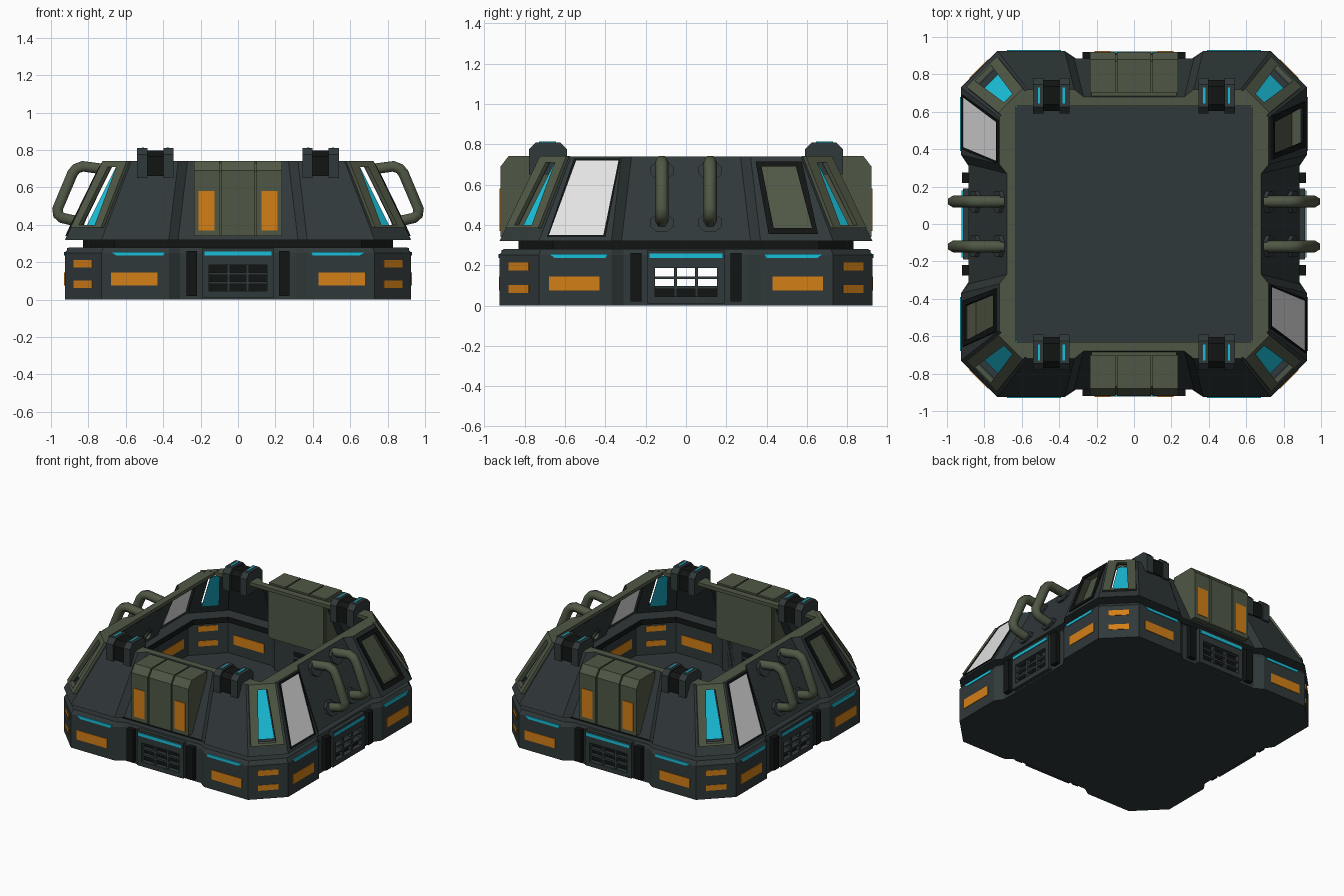
import bpy, bmesh, math
from mathutils import Matrix, Vector

cube = bpy.data.objects.get("Cube")
if cube:
    bpy.data.objects.remove(cube)


def material(name, r, g, b):
    m = bpy.data.materials.new(name)
    m.use_nodes = True
    m.diffuse_color = (r, g, b, 1)
    m.node_tree.nodes["Principled BSDF"].inputs["Base Color"].default_value = (r, g, b, 1)
    return m


BODY = material("dark_slate", .030, .040, .041)
BLACK = material("black", .006, .007, .007)
OLIVE = material("olive", .080, .097, .060)
ORANGE = material("orange", .65, .21, .008)
CYAN = material("cyan", .010, .52, .70)
WHITE = material("pale_glass", .78, .78, .78)


def finish(name, bm, mat):
    bmesh.ops.remove_doubles(bm, verts=bm.verts, dist=.0005)
    bmesh.ops.recalc_face_normals(bm, faces=bm.faces)
    me = bpy.data.meshes.new(name)
    bm.to_mesh(me)
    bm.free()
    me.materials.append(mat)
    ob = bpy.data.objects.new(name, me)
    bpy.context.collection.objects.link(ob)
    return ob


# Local frame of a side: u runs along it, out points away from the centre.
# turn counts eighths: 0 front, 2 left, 4 back, 6 right, odd = corners.
def place(p, turn):
    return Matrix.Rotation(turn * math.pi / 4, 3, 'Z') @ Vector((p[0], -p[1], p[2]))


def stitch(name, turn, loops, mat, caps=(0, -1), closed=False):
    bm = bmesh.new()
    rows = [[bm.verts.new(place(p, turn)) for p in loop] for loop in loops]
    pairs = list(zip(rows, rows[1:]))
    if closed:
        pairs.append((rows[-1], rows[0]))
    for a, b in pairs:
        for i in range(len(a)):
            j = (i + 1) % len(a)
            bm.faces.new((a[i], a[j], b[j], b[i]))
    for c in caps:
        bm.faces.new(rows[c])
    return finish(name, bm, mat)


def on(pts, out, off=0):
    return [(u, out(z) + off, z) for u, z in pts]


def plate(name, turn, pts, out, o0, o1, mat):
    return stitch(name, turn, [on(pts, out, o0), on(pts, out, o1)], mat)


def frame(name, turn, outer, inner, out, o0, o1, mat):
    loops = [on(outer, out, o0), on(outer, out, o1), on(inner, out, o1), on(inner, out, o0)]
    return stitch(name, turn, loops, mat, caps=(), closed=True)


def extrude(name, turn, profile, u0, u1, mat):
    return stitch(name, turn, [[(u, o, z) for o, z in profile] for u in (u0, u1)], mat)


def rect(u0, u1, z0, z1):
    return [(u0, z0), (u1, z0), (u1, z1), (u0, z1)]


def trap(bottom, top, z0, z1):
    return [(bottom[0], z0), (bottom[1], z0), (top[1], z1), (top[0], z1)]


def grow(pts, d):
    cu = sum(p[0] for p in pts) / len(pts)
    cz = sum(p[1] for p in pts) / len(pts)
    return [(u + math.copysign(d, u - cu), z + math.copysign(d, z - cz)) for u, z in pts]


# Wall outline: six points a side, the middle section set back by d
def outline(a, c, s, s2, d, z):
    side = [(-c, a, z), (-s, a, z), (-s2, a - d, z), (s2, a - d, z), (s, a, z), (c, a, z)]
    return [place(p, t) for t in (0, 2, 4, 6) for p in side]


def walls(name, rings, mat, skip=(), cap=False):
    bm = bmesh.new()
    rows = [[bm.verts.new(p) for p in outline(*r)] for r in rings]
    for k, (a, b) in enumerate(zip(rows, rows[1:])):
        for i in range(24):
            if (k, i) not in skip:
                j = (i + 1) % 24
                bm.faces.new((a[i], a[j], b[j], b[i]))
    if cap:
        bm.faces.new(rows[0])
    return finish(name, bm, mat)


def slope(z):
    return .925 - .205 * (z - .32) / .42


def corner_slope(z):
    return 1.17 - .258 * (z - .32) / .42


def inset_slope(z):
    return slope(z) - .04


def flat(out):
    return lambda z: out


# Main shells
LOW, HIGH = (.925, .73, .37, .32, .04, .32), (.72, .57, .32, .27, .04, .74)
walls("base_shell", [(.925, .73, .37, .31, .04, 0), (.925, .73, .37, .31, .04, .25),
                     (.905, .72, .37, .31, .03, .28), (.83, .66, .37, .31, 0, .28)],
      BODY, skip={(0, i) for i in (2, 8, 14, 20)}, cap=True)
walls("shadow_gap", [(.83, .66, .37, .31, 0, .28), (.83, .66, .37, .31, 0, .32)], BLACK)
openings = {(1, i) for i in (5, 11, 17, 23, 10, 22)}
walls("upper_shell", [(.83, .66, .37, .31, 0, .32), LOW, HIGH], BODY, skip=openings)
walls("top_rim", [HIGH, (.63, .63, .32, .27, 0, .74), (.63, .63, .32, .27, 0, .715)], OLIVE)

# Base details, the same on all four sides
face, recess = flat(.925), flat(.885)
for t in (0, 2, 4, 6):
    hole = rect(-.155, .155, .045, .185)
    frame("grille_wall", t, rect(-.31, .31, 0, .25), hole, recess, -.01, 0, BODY)
    frame("grille_frame", t, rect(-.19, .19, .01, .275), hole, recess, 0, .03, BODY)
    for u in (-.052, .052):
        plate("grille_upright", t, rect(u - .008, u + .008, .045, .185), recess, -.01, .02, BODY)
    for z in (.09, .138):
        plate("grille_bar", t, rect(-.155, .155, z - .007, z + .007), recess, -.01, .02, BODY)
    top = .185 if t in (0, 4) else .09
    plate("grille_backing", t, rect(-.155, .155, .045, top), recess, -.01, -.005, BLACK)
    plate("centre_light", t, rect(-.18, .18, .235, .258), recess, .03, .036, CYAN)
    for s in (-1, 1):
        plate("vent_bar", t, rect(s * .22, s * .275, .02, .26), recess, -.01, .035, BLACK)
        plate("marker_panel", t, rect(s * .43, s * .68, .075, .145), face, -.004, .004, ORANGE)
        plate("side_light", t, trap((s * .40, s * .65), (s * .39, s * .68), .235, .256),
              face, -.003, .005, CYAN)

# Corners: markers, light frames and recessed light panes
for t in (1, 3, 5, 7):
    for z in (.083, .193):
        plate("corner_marker", t, rect(-.07, .07, z - .02, z + .02), flat(1.17), -.004, .004, ORANGE)
    slot = trap((-.06, .06), (-.032, .032), .40, .71)
    frame("corner_wall", t, trap((-.138, .138), (-.106, .106), .32, .74), slot,
          corner_slope, -.01, 0, BODY)
    frame("corner_frame", t, trap((-.115, .115), (-.092, .092), .385, .742), slot,
          corner_slope, -.005, .022, OLIVE)
    plate("corner_light", t, slot, corner_slope, -.045, -.04, CYAN)

# Left and right sides: window, pocket and grab handles
for t in (2, 6):
    pane = trap((-.68, -.41), (-.545, -.335), .35, .72)
    plate("window_pane", t, pane, slope, -.004, .004, WHITE)
    frame("window_border", t, grow(pane, .01), pane, slope, 0, .008, BLACK)

    mouth = trap((.435, .625), (.375, .545), .385, .69)
    rim = trap((.41, .655), (.345, .575), .355, .715)
    frame("pocket_wall", t, trap((.37, .73), (.32, .57), .32, .74), mouth, slope, -.005, 0, BODY)
    frame("pocket_border", t, rim, mouth, slope, 0, .01, BLACK)
    stitch("pocket", t, [on(mouth, slope), on(grow(mouth, -.025), slope, -.06)], OLIVE, caps=(-1,))

    for u in (-.12, .12):
        path = [(.70, .695), (.83, .713), (.865, .70), (.885, .675),
                (.965, .485), (.962, .455), (.94, .437), (.82, .41)]
        cu = bpy.data.curves.new("grab_handle", 'CURVE')
        cu.dimensions = '3D'
        cu.bevel_depth = .033
        cu.bevel_resolution = 1
        sp = cu.splines.new('POLY')
        sp.points.add(len(path) - 1)
        for pt, (o, z) in zip(sp.points, path):
            pt.co = (*place((u, o, z), t), 1)
        cu.materials.append(OLIVE)
        bpy.context.collection.objects.link(bpy.data.objects.new("grab_handle", cu))
        for z, mat in ((.41, BODY), (.67, BODY)):
            ring = [(u + .062 * math.cos(a), z + .05 * math.sin(a))
                    for a in (math.pi / 8 + i * math.pi / 4 for i in range(8))]
            plate("handle_flange", t, ring, inset_slope, -.005, .02, mat)

# Front and back: ribbed equipment block and roof brackets
block = [(.68, .34), (.905, .34), (.905, .685), (.87, .73), (.68, .73)]
rib = [(.70, .34), (.92, .34), (.92, .69), (.88, .742), (.70, .742)]
cheek = [(.59, .65), (.59, .775), (.625, .81), (.745, .81), (.78, .775), (.78, .65)]
core = [(.605, .66), (.605, .77), (.64, .797), (.735, .797), (.77, .765), (.77, .66)]
for t in (0, 4):
    extrude("block_core", t, block, -.228, .228, OLIVE)
    for u0, u1 in ((-.235, -.10), (-.09, .09), (.10, .235)):
        extrude("block_rib", t, rib, u0, u1, OLIVE)
    for s in (-1, 1):
        plate("block_marker", t, rect(s * .125, s * .21, .37, .58), flat(.92), -.002, .005, ORANGE)
        extrude("bracket_core", t, core, s * .39, s * .49, BLACK)
        for u0, u1 in ((.345, .397), (.483, .54)):
            extrude("bracket_cheek", t, cheek, s * u0, s * u1, BODY)
        for u in (.375, .508):
            strip = [(.645, .808), (.73, .808), (.73, .814), (.645, .814)]
            extrude("bracket_light", t, strip, s * (u - .006), s * (u + .006), CYAN)
